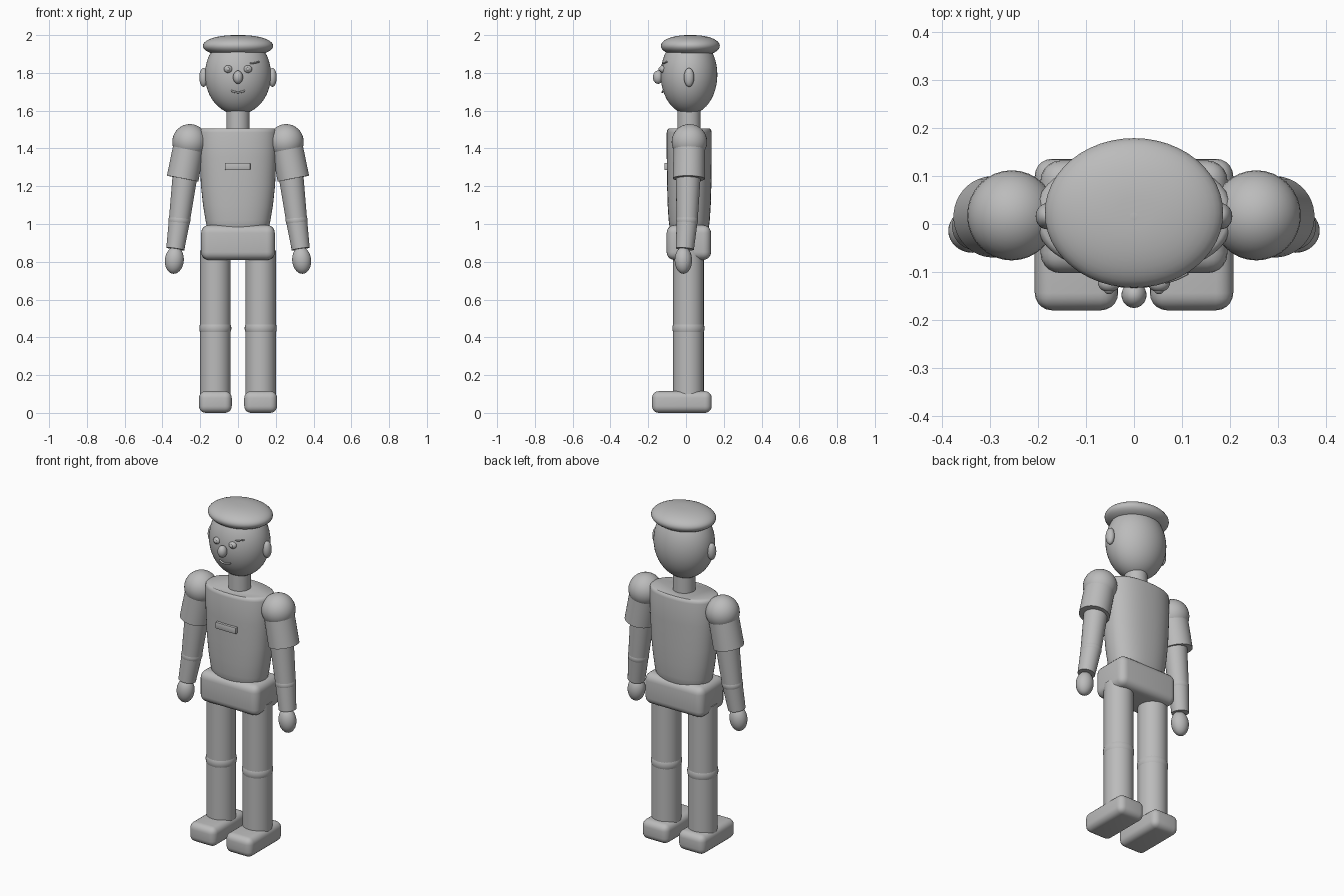
import bpy, bmesh, math
from mathutils import Vector, Matrix

if "Cube" in bpy.data.objects:
    bpy.data.objects.remove(bpy.data.objects["Cube"])

grey = bpy.data.materials.new("plain_grey")
grey.diffuse_color = (0.5, 0.5, 0.5, 1)
grey.use_nodes = True
grey.node_tree.nodes["Principled BSDF"].inputs["Base Color"].default_value = grey.diffuse_color


def finish(name, bm):
    bmesh.ops.recalc_face_normals(bm, faces=bm.faces[:])
    mesh = bpy.data.meshes.new(name)
    bm.to_mesh(mesh)
    bm.free()
    mesh.shade_smooth()
    mesh.set_sharp_from_angle(angle=math.radians(40))
    mesh.materials.append(grey)
    obj = bpy.data.objects.new(name, mesh)
    bpy.context.collection.objects.link(obj)
    return obj


def ellipsoid(name, centre, radii, tilt=0.0, seg=32):
    bm = bmesh.new()
    mat = (Matrix.Translation(centre) @ Matrix.Rotation(tilt, 4, 'Y')
           @ Matrix.Diagonal((*radii, 1)))
    bmesh.ops.create_uvsphere(bm, u_segments=seg, v_segments=seg // 2,
                              radius=1, matrix=mat)
    return finish(name, bm)


def block(name, centre, size, bevel, segments=5):
    bm = bmesh.new()
    bmesh.ops.create_cube(bm, size=1, matrix=Matrix.Translation(centre)
                          @ Matrix.Diagonal((*size, 1)))
    bmesh.ops.bevel(bm, geom=bm.edges[:], offset=bevel, segments=segments,
                    profile=0.5, affect='EDGES', clamp_overlap=True)
    return finish(name, bm)


def tube(name, a, b, ra, rb):
    a, b = Vector(a), Vector(b)
    bm = bmesh.new()
    rot = (b - a).to_track_quat('Z', 'Y').to_matrix().to_4x4()
    bmesh.ops.create_cone(bm, cap_ends=True, segments=40, radius1=ra, radius2=rb,
                          depth=(b - a).length,
                          matrix=Matrix.Translation((a + b) / 2) @ rot)
    return finish(name, bm)


def loft(name, rings, y, power=2.0, n=48):
    """Stack of rounded oval rings (z, half width, half depth)."""
    bm = bmesh.new()
    loops = []
    for z, rx, ry in rings:
        loop = []
        for i in range(n):
            t = 2 * math.pi * i / n
            c, s = math.cos(t), math.sin(t)
            loop.append(bm.verts.new((
                math.copysign(abs(c) ** (2 / power), c) * rx,
                y + math.copysign(abs(s) ** (2 / power), s) * ry, z)))
        loops.append(loop)
    for lo, hi in zip(loops, loops[1:]):
        for i in range(n):
            j = (i + 1) % n
            bm.faces.new((lo[i], lo[j], hi[j], hi[i]))
    bm.faces.new(loops[0])
    bm.faces.new(loops[-1])
    return finish(name, bm)


def wire(name, points, radius):
    curve = bpy.data.curves.new(name, 'CURVE')
    curve.dimensions = '3D'
    curve.bevel_depth = radius
    curve.bevel_resolution = 2
    curve.use_fill_caps = True
    spline = curve.splines.new('POLY')
    spline.points.add(len(points) - 1)
    for p, co in zip(spline.points, points):
        p.co = (*co, 1)
    curve.materials.append(grey)
    obj = bpy.data.objects.new(name, curve)
    bpy.context.collection.objects.link(obj)


# Head, neck and flattened cap
ellipsoid("head", (0, 0.016, 1.79), (0.175, 0.15, 0.21), seg=48)
tube("neck", (0, 0.016, 1.47), (0, 0.016, 1.63), 0.062, 0.062)
cap = []
for i in range(1, 20):
    t = -math.pi / 2 + math.pi * i / 20
    r = math.cos(t) ** 0.85
    cap.append((1.943 + 0.057 * math.sin(t), 0.186 * r, 0.156 * r))
loft("cap", cap, 0.023)

# Face
ellipsoid("nose", (0, -0.148, 1.777), (0.026, 0.027, 0.035))
wire("mouth", [(0.036 * k / 5, -0.125 + 0.004 * (k / 5) ** 2,
                1.697 + 0.009 * (k / 5) ** 2) for k in range(-5, 6)], 0.005)
wire("eyebrow", [(0.065, -0.121, 1.850), (0.09, -0.113, 1.853),
                 (0.112, -0.102, 1.859)], 0.004)

# Torso, pelvis and chest plate
loft("torso", [(0.95, 0.15, 0.09), (0.975, 0.162, 0.103), (1.02, 0.172, 0.109),
               (1.1, 0.185, 0.114), (1.2, 0.196, 0.117), (1.35, 0.203, 0.119),
               (1.485, 0.205, 0.119), (1.498, 0.202, 0.116),
               (1.505, 0.193, 0.108)], 0.017, power=2.3)
block("pelvis", (0, 0.015, 0.902), (0.39, 0.235, 0.185), 0.042)
block("chest_plate", (-0.002, -0.104, 1.305), (0.134, 0.022, 0.038), 0.003, 2)

for side, s in (("left", -1), ("right", 1)):
    # Eyes and ears
    ellipsoid(side + "_eye", (s * 0.052, -0.123, 1.82), (0.023, 0.019, 0.02))
    ellipsoid(side + "_pupil", (s * 0.052, -0.139, 1.82), (0.01, 0.007, 0.01), seg=16)
    ellipsoid(side + "_ear", (s * 0.182, 0.016, 1.776), (0.023, 0.027, 0.05))

    # Arm: shoulder, sleeve, upper arm, elbow, forearm, hand
    shoulder = (s * 0.255, 0.018, 1.435)
    elbow = (s * 0.31, 0.006, 1.02)
    wrist = (s * 0.332, -0.006, 0.868)
    ellipsoid(side + "_shoulder", shoulder, (0.093, 0.094, 0.094))
    tube(side + "_sleeve", shoulder, (s * 0.293, 0.015, 1.24), 0.083, 0.085)
    tube(side + "_upper_arm", (s * 0.28, 0.012, 1.26), elbow, 0.066, 0.056)
    ellipsoid(side + "_elbow", elbow, (0.058, 0.058, 0.05))
    tube(side + "_forearm", elbow, wrist, 0.056, 0.048)
    ellipsoid(side + "_hand", (s * 0.337, -0.014, 0.808), (0.05, 0.046, 0.072),
              tilt=-s * 0.1)

    # Leg: column, knee ridge, foot
    x = s * 0.12
    tube(side + "_leg", (x, 0.013, 0.08), (x, 0.013, 0.86), 0.081, 0.081)
    ellipsoid(side + "_knee", (x, 0.013, 0.448), (0.085, 0.085, 0.07))
    block(side + "_foot", (x, -0.022, 0.0575), (0.174, 0.316, 0.115), 0.036)
